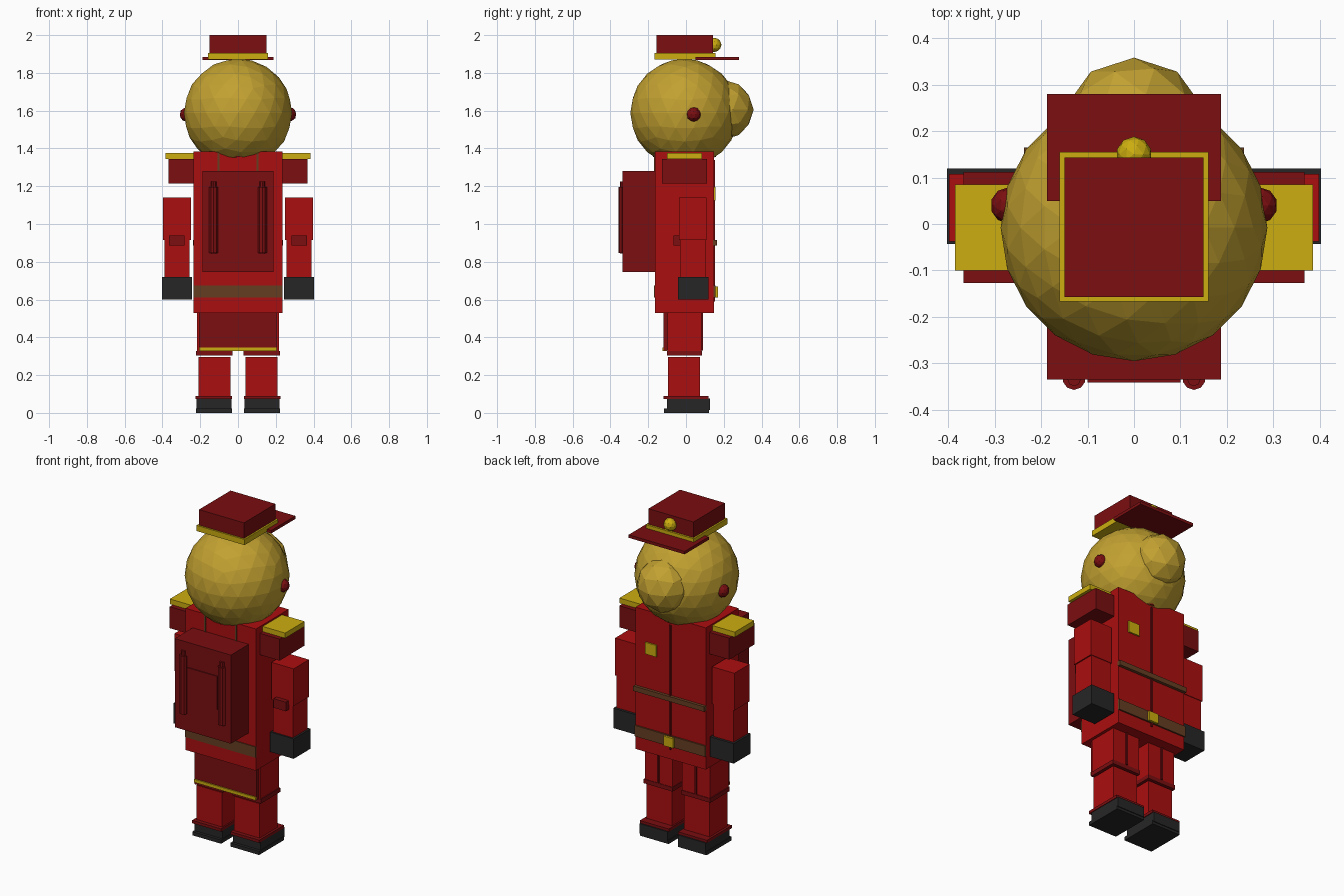
import bpy, math


def mat(name, r, g, b):
    m = bpy.data.materials.new(name)
    lin = [c / 12.92 if c <= 0.04045 else ((c + 0.055) / 1.055) ** 2.4 for c in (r, g, b)]
    m.diffuse_color = (*lin, 1)
    return m


RED = mat("bright_red", 0.67, 0.055, 0.06)
DARK = mat("dark_red", 0.48, 0.055, 0.065)
GOLD = mat("gold", 0.80, 0.68, 0.06)
SKIN = mat("mustard", 0.76, 0.63, 0.19)
BLACK = mat("charcoal", 0.15, 0.15, 0.15)
BROWN = mat("brown", 0.40, 0.24, 0.13)


def finish(name, m):
    o = bpy.context.object
    o.name = name
    o.data.materials.append(m)
    return o


def box(name, m, x, y, z):
    """Box from (min, max) ranges on each axis."""
    bpy.ops.mesh.primitive_cube_add(size=1, location=[(a + b) / 2 for a, b in (x, y, z)])
    o = finish(name, m)
    o.scale = [b - a for a, b in (x, y, z)]
    return o


def pair(name, m, x, y, z):
    """The same box on both sides of the body."""
    box(name + "_right", m, x, y, z)
    box(name + "_left", m, (-x[1], -x[0]), y, z)


def ball(name, m, loc, r, sub):
    bpy.ops.mesh.primitive_ico_sphere_add(subdivisions=sub, radius=r, location=loc)
    return finish(name, m)


# Head, snout and ears
ball("head", SKIN, (0, -0.008, 1.588), 0.287, 3)
ball("snout", SKIN, (0, 0.2, 1.605), 0.158, 2)
for s, side in ((1, "right"), (-1, "left")):
    ball("ear_" + side, DARK, (s * 0.27, 0.04, 1.58), 0.039, 2)

# Cap
box("cap_crown", DARK, (-0.15, 0.15), (-0.157, 0.143), (1.905, 2.0))
box("cap_band", GOLD, (-0.16, 0.16), (-0.167, 0.155), (1.872, 1.906))
box("cap_brim", DARK, (-0.187, 0.187), (0.05, 0.28), (1.867, 1.885))
ball("cap_badge", GOLD, (0, 0.15, 1.948), 0.038, 2)

# Torso and collar
box("torso", RED, (-0.235, 0.235), (-0.165, 0.147), (0.53, 1.385))
bpy.ops.mesh.primitive_torus_add(location=(0, -0.008, 1.38), major_radius=0.15,
                                 minor_radius=0.03, major_segments=12, minor_segments=6)
finish("collar", DARK)

# Coat front: placket, belts, buckle and chest badge
box("placket", DARK, (-0.006, 0.006), (0.146, 0.154), (0.59, 1.34))
box("chest_belt", BROWN, (-0.237, 0.237), (0.144, 0.165), (0.886, 0.916))
box("waist_belt_front", BROWN, (-0.236, 0.236), (0.146, 0.156), (0.61, 0.675))
box("waist_belt_back", BROWN, (-0.236, 0.236), (-0.17, -0.163), (0.61, 0.675))
box("buckle", GOLD, (-0.032, 0.032), (0.15, 0.169), (0.612, 0.67))
box("chest_badge", GOLD, (0.09, 0.165), (0.146, 0.156), (1.125, 1.195))

# Backpack with shoulder straps, flap and rolled tubes
box("backpack", DARK, (-0.187, 0.187), (-0.335, -0.16), (0.745, 1.28))
box("backpack_panel", DARK, (-0.1, 0.1), (-0.341, -0.333), (0.93, 1.13))
pair("backpack_strap", BROWN, (0.098, 0.108), (-0.169, -0.16), (1.27, 1.385))
for s, side in ((1, "right"), (-1, "left")):
    bpy.ops.mesh.primitive_cylinder_add(vertices=10, radius=0.025, depth=0.35,
                                        location=(s * 0.129, -0.332, 1.022))
    finish("backpack_tube_" + side, DARK)
    bpy.ops.mesh.primitive_cylinder_add(vertices=8, radius=0.014, depth=0.38,
                                        location=(s * 0.129, -0.335, 1.035))
    finish("backpack_tube_core_" + side, DARK)

# Shoulders and arms
pair("shoulder", DARK, (0.22, 0.367), (-0.127, 0.112), (1.215, 1.345))
pair("epaulette", GOLD, (0.215, 0.385), (-0.1, 0.085), (1.345, 1.376))
pair("upper_arm", RED, (0.25, 0.398), (-0.038, 0.108), (0.915, 1.14))
pair("forearm", RED, (0.256, 0.39), (-0.033, 0.104), (0.71, 0.915))
pair("elbow_patch", DARK, (0.283, 0.365), (-0.065, -0.03), (0.885, 0.94))
pair("glove", BLACK, (0.244, 0.402), (-0.043, 0.119), (0.6, 0.72))

# Coat tail with gold trim
box("coat_tail", DARK, (-0.207, 0.207), (-0.118, -0.09), (0.33, 0.54))
box("coat_tail_trim", GOLD, (-0.205, 0.205), (-0.125, -0.1), (0.327, 0.346))

# Legs and boots
pair("thigh", RED, (0.033, 0.217), (-0.097, 0.083), (0.305, 0.54))
pair("thigh_seam", DARK, (0.12, 0.13), (0.08, 0.09), (0.33, 0.53))
pair("knee_band", DARK, (0.03, 0.222), (-0.1, 0.086), (0.303, 0.328))
pair("shin", RED, (0.04, 0.21), (-0.094, 0.075), (0.085, 0.297))
pair("boot_cuff", DARK, (0.031, 0.224), (-0.118, 0.12), (0.073, 0.09))
pair("boot", BLACK, (0.035, 0.22), (-0.1, 0.127), (0.015, 0.075))
pair("boot_sole", BLACK, (0.031, 0.223), (-0.117, 0.122), (0.0, 0.022))
